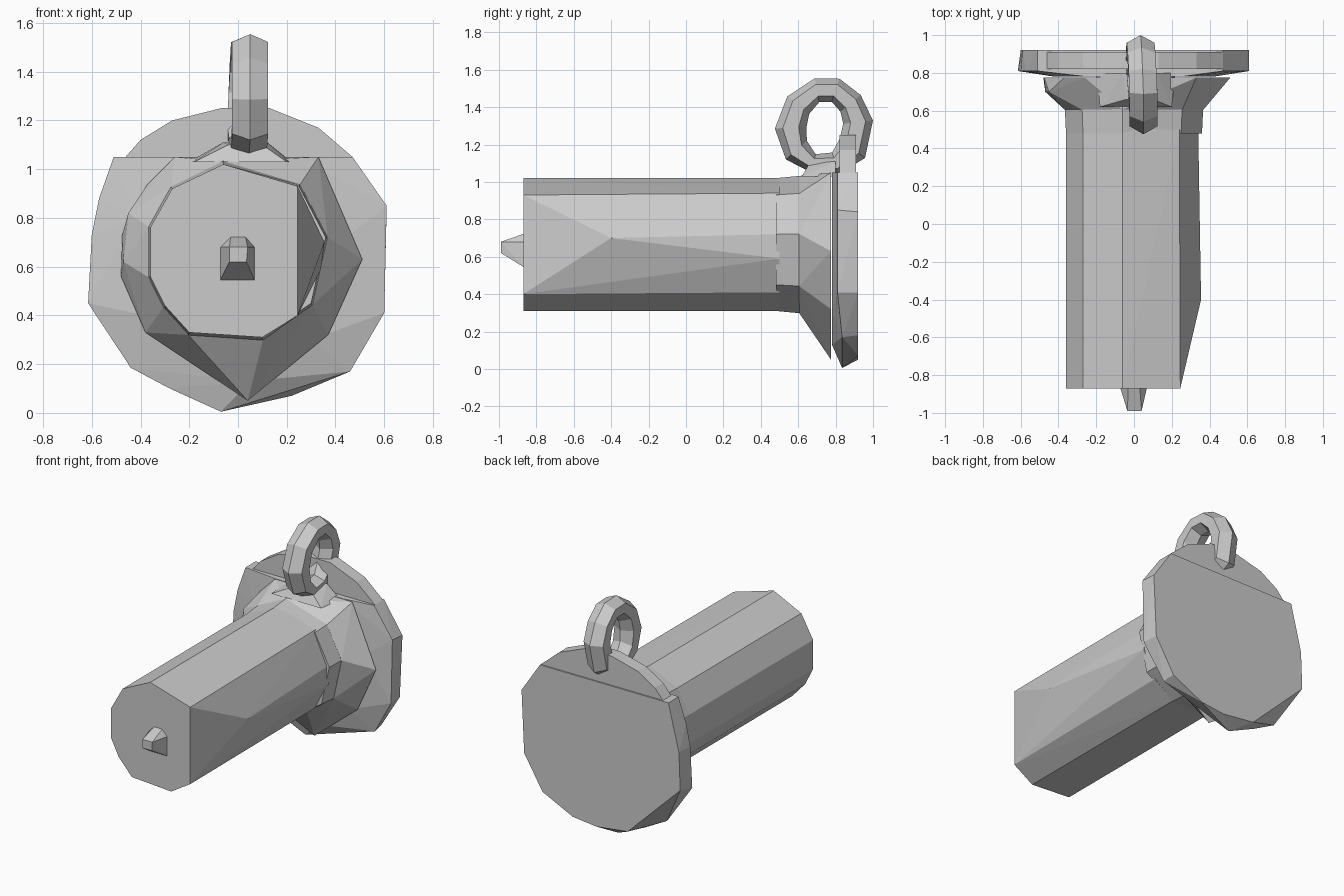
import bpy, bmesh, math
from mathutils import Vector


def finish(bm, name):
    bmesh.ops.recalc_face_normals(bm, faces=bm.faces)
    me = bpy.data.meshes.new(name)
    bm.to_mesh(me)
    bm.free()
    ob = bpy.data.objects.new(name, me)
    bpy.context.collection.objects.link(ob)
    return ob


def at(y, outline):
    """Place an (x, z) outline at depth y."""
    return [(x, y, z) for x, z in outline]


def hull(name, points):
    """Faceted convex solid around a few sections."""
    bm = bmesh.new()
    for p in points:
        bm.verts.new(p)
    res = bmesh.ops.convex_hull(bm, input=bm.verts)
    junk = {e for e in res["geom_interior"] + res["geom_unused"]
            if isinstance(e, bmesh.types.BMVert)}
    bmesh.ops.delete(bm, geom=list(junk), context='VERTS')
    bmesh.ops.dissolve_limit(bm, angle_limit=math.radians(1),
                             verts=bm.verts, edges=bm.edges)
    return finish(bm, name)


# Candle body: polygonal shaft with the right side bulging towards the back
left_side = [(0.1, 0.31), (-0.2, 0.33), (-0.3, 0.44), (-0.36, 0.56),
             (-0.36, 0.76), (-0.27, 0.92), (-0.06, 1.02)]
candle_front = left_side + [(0.245, 0.93), (0.245, 0.40)]
candle_back = left_side + [(0.24, 0.94), (0.34, 0.72), (0.34, 0.59), (0.25, 0.41)]
hull("candle", at(-0.87, candle_front) + at(0.5, candle_back) + [(0.355, -0.4, 0.7)])

# Wick stub
hull("wick", at(-0.86, [(-0.075, 0.54), (0.07, 0.54), (0.07, 0.68), (0.03, 0.725),
                        (-0.03, 0.725), (-0.075, 0.68)])
     + at(-0.99, [(-0.035, 0.62), (0.035, 0.62), (0.04, 0.68), (-0.035, 0.68)]))

# Collar gripping the candle
collar = left_side + [(0.25, 0.93), (0.36, 0.72), (0.30, 0.45)]
hull("collar", at(0.48, collar)
     + at(0.63, [(x * 1.02, 0.66 + (z - 0.66) * 1.04) for x, z in collar]))

# Flared cup behind the collar
hull("flared_cup", at(0.605, [(x * 1.02, 0.67 + (z - 0.67) * 1.03) for x, z in collar])
     + at(0.70, [(-0.47, 0.62), (-0.45, 0.82)])
     + at(0.775, [(0.04, 0.05), (-0.38, 0.33), (-0.48, 0.56), (-0.475, 0.73),
                  (-0.37, 0.94), (-0.26, 1.05), (0.33, 1.05), (0.51, 0.63),
                  (0.37, 0.32)]))

# Drip plate: large irregular disc, lower edge bevelled towards the back
hull("drip_plate", at(0.835, [(-0.07, 0.005), (-0.28, 0.10), (-0.44, 0.185), (0.46, 0.17)])
     + at(0.81, [(-0.615, 0.45), (-0.60, 0.73), (-0.57, 0.88), (-0.51, 1.05),
                 (0.47, 1.05), (0.61, 0.85), (0.60, 0.41)])
     + at(0.78, [(0.05, 0.13), (-0.38, 0.4), (-0.42, 0.8), (-0.25, 1.05),
                 (0.25, 1.05), (0.42, 0.7), (0.3, 0.3)])
     + at(0.92, [(0.04, 0.05), (0.22, 0.07), (0.45, 0.18), (0.59, 0.41), (0.61, 0.84),
                 (0.47, 1.05), (-0.51, 1.05), (-0.59, 0.73), (-0.60, 0.47), (-0.2, 0.08)]))

# Upper rim of the plate
rim = [(-0.47, 1.04), (-0.40, 1.12), (-0.27, 1.20), (-0.07, 1.25),
       (0.13, 1.25), (0.33, 1.17), (0.47, 1.05)]
hull("plate_rim", at(0.82, rim) + at(0.91, rim))

# Low foot under the ring
hull("ring_foot", at(0.62, [(-0.18, 1.03), (0.20, 1.03)])
     + at(0.80, [(-0.2, 1.03), (0.22, 1.03), (-0.06, 1.11), (0.12, 1.11)])
     + at(0.66, [(-0.04, 1.10), (0.10, 1.10)]))

# Finger ring: hexagonal tube swept around a closed path of (y, z, half thickness, x)
path = [(0.56, 1.29, 0.085, 0.05), (0.60, 1.41, 0.075, 0.05), (0.70, 1.49, 0.065, 0.05),
        (0.80, 1.49, 0.065, 0.045), (0.88, 1.42, 0.07, 0.04), (0.92, 1.32, 0.08, 0.035),
        (0.89, 1.18, 0.085, 0.03), (0.80, 1.10, 0.06, 0.035), (0.68, 1.10, 0.05, 0.045),
        (0.59, 1.17, 0.075, 0.05)]
bm = bmesh.new()
rings = []
for y, z, t, x in path:
    out = (Vector((0, y, z)) - Vector((0, 0.735, 1.30))).normalized()
    loop = []
    for k in range(6):
        a = math.tau * k / 6
        p = Vector((x, y, z)) + out * (t * math.cos(a))
        p.x += 0.085 * math.sin(a)
        loop.append(bm.verts.new(p))
    rings.append(loop)
for i, a in enumerate(rings):
    b = rings[(i + 1) % len(rings)]
    for k in range(6):
        m = (k + 1) % 6
        bm.faces.new((a[k], a[m], b[m], b[k]))
finish(bm, "finger_ring")
